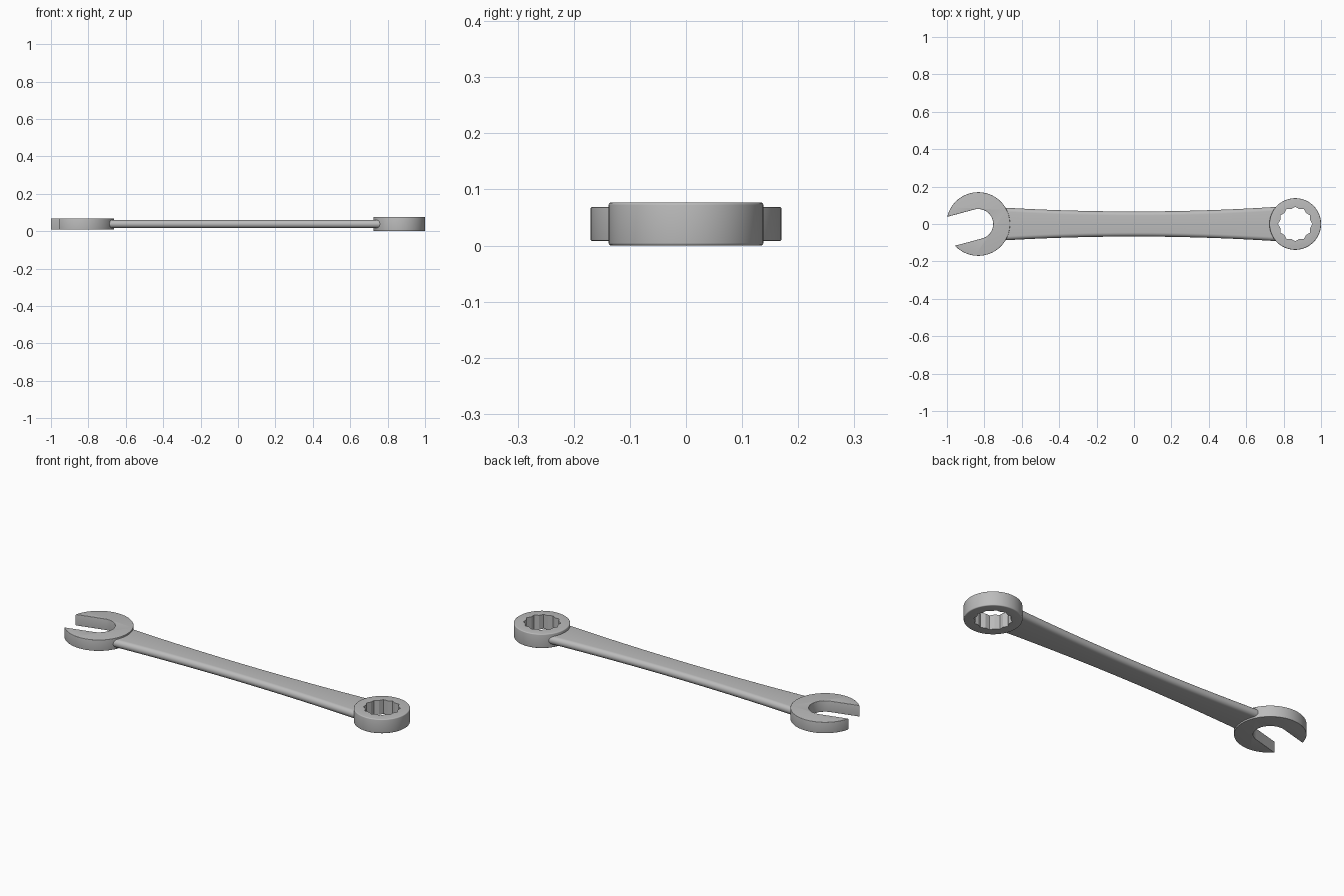
import bpy, bmesh
from math import pi, sin, cos, asin, radians
from mathutils import Vector

cube = bpy.data.objects.get("Cube")
if cube:
    bpy.data.objects.remove(cube)

MID_Z = 0.0385
steel = bpy.data.materials.new("satin steel grey")
steel.use_nodes = True
colour = (0.5, 0.5, 0.5, 1)
steel.diffuse_color = colour
steel.node_tree.nodes["Principled BSDF"].inputs["Base Color"].default_value = colour


def finish(name, bm):
    bmesh.ops.recalc_face_normals(bm, faces=bm.faces)
    mesh = bpy.data.meshes.new(name)
    bm.to_mesh(mesh)
    bm.free()
    mesh.materials.append(steel)
    obj = bpy.data.objects.new(name, mesh)
    bpy.context.collection.objects.link(obj)
    return obj


def smooth(obj):
    bpy.ops.object.select_all(action='DESELECT')
    bpy.context.view_layer.objects.active = obj
    obj.select_set(True)
    bpy.ops.object.shade_smooth_by_angle(angle=radians(26))


def prism(name, outline, height, bevel=0.0):
    """Extrude an outline about the mid plane and round its rims."""
    bm = bmesh.new()
    face = bm.faces.new([bm.verts.new((x, y, MID_Z - height / 2)) for x, y in outline])
    top = bmesh.ops.extrude_face_region(bm, geom=[face])["geom"]
    bmesh.ops.translate(bm, vec=(0, 0, height),
                        verts=[v for v in top if isinstance(v, bmesh.types.BMVert)])
    if bevel:
        rims = [e for e in bm.edges if abs(e.verts[0].co.z - e.verts[1].co.z) < 1e-5]
        bmesh.ops.bevel(bm, geom=rims, offset=bevel, segments=4, profile=0.5, affect='EDGES')
    return finish(name, bm)


def arc(cx, radius, start, end, count):
    return [(cx + radius * cos(start + (end - start) * i / count),
             radius * sin(start + (end - start) * i / count)) for i in range(count + 1)]


# Open jaw: a disc with a round-ended slot, turned 15 degrees
JAW_X, JAW_R, SLOT_R = -0.833, 0.17, 0.08
slot = radians(195)
gap = asin(SLOT_R / JAW_R)
outline = arc(JAW_X, JAW_R, slot + gap, slot + 2 * pi - gap, 80)
outline += arc(JAW_X, SLOT_R, slot + 1.5 * pi, slot + pi / 2, 36)
smooth(prism("open_jaw", outline, 0.06, 0.002))

# Ring head with a twelve-point hole
RING_X, RING_R, POINT_R = 0.862, 0.138, 0.092
ring = prism("ring_head", arc(RING_X, RING_R, 0, 2 * pi, 96)[:-1], 0.077, 0.005)
star = []
for i in range(24):
    r = POINT_R if i % 2 == 0 else POINT_R * cos(pi / 6) / cos(pi / 12)
    star.append((RING_X + r * cos(i * pi / 12), r * sin(i * pi / 12)))
cutter = prism("ring_hole_cutter", star, 0.2)
cutter.hide_render = True
cut = ring.modifiers.new("hole", 'BOOLEAN')
cut.operation = 'DIFFERENCE'
cut.solver = 'EXACT'
cut.object = cutter
bpy.context.view_layer.objects.active = ring
bpy.ops.object.modifier_apply(modifier=cut.name)
bpy.data.objects.remove(cutter)
smooth(ring)

# Handle: flat bar with round edges, waisted in the middle
START, END, EDGE_R, STEPS = -0.74, 0.762, 0.0215, 40
bm = bmesh.new()
sections = []
for i in range(STEPS + 1):
    x = START + (END - START) * i / STEPS
    half = 0.067 + 0.022 * (x / 0.72) ** 2 - EDGE_R
    loop = []
    for side in (1, -1):
        for k in range(13):
            a = -pi / 2 + pi * k / 12
            loop.append(bm.verts.new((x, side * (half + EDGE_R * cos(a)),
                                      MID_Z + side * EDGE_R * sin(a))))
    sections.append(loop)
for a, b in zip(sections, sections[1:]):
    for k in range(len(a)):
        n = (k + 1) % len(a)
        bm.faces.new((a[k], a[n], b[n], b[k]))
bm.faces.new(sections[0])
bm.faces.new(sections[-1])
smooth(finish("handle", bm))
